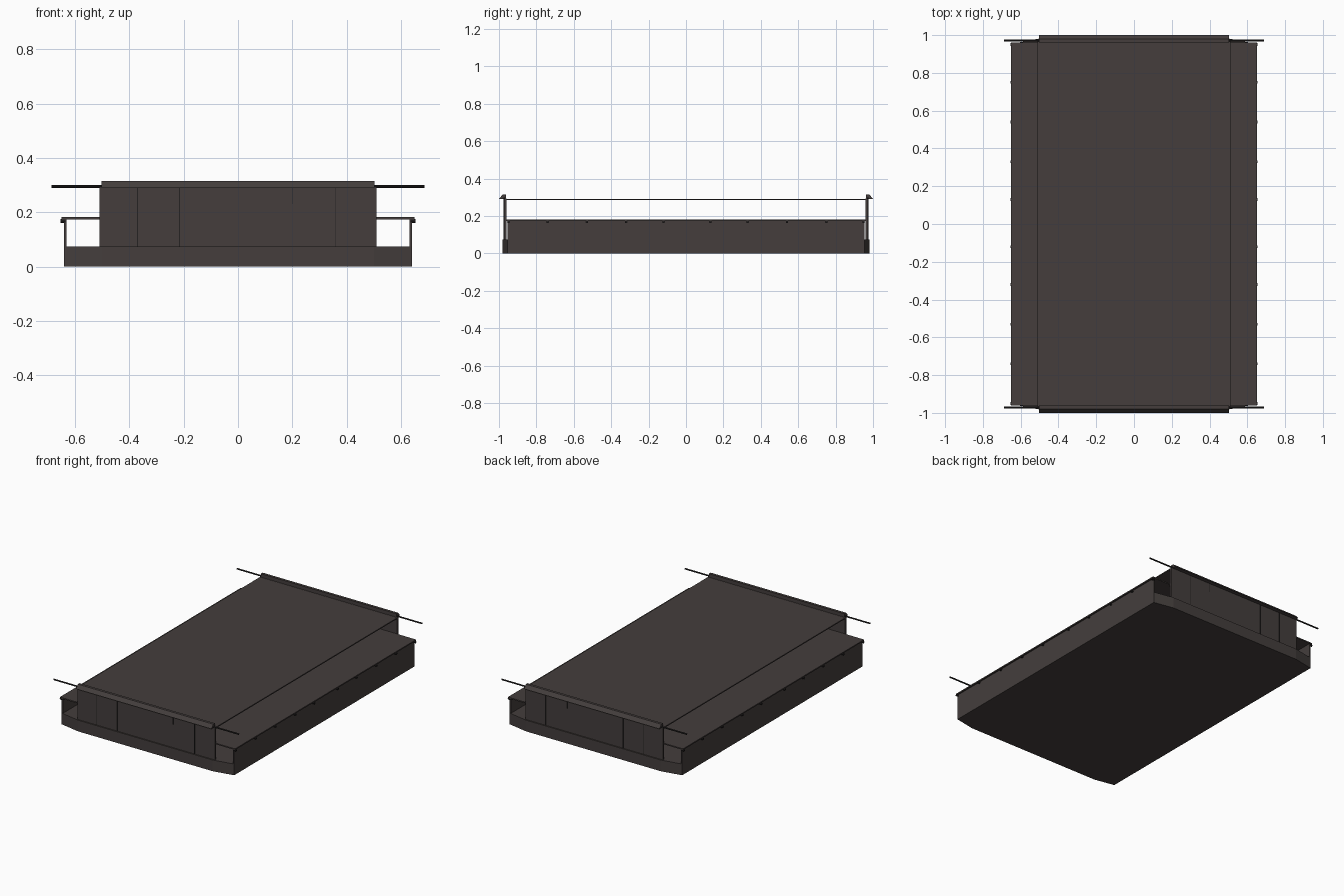
import bpy, bmesh, math
from mathutils import Matrix

if "Cube" in bpy.data.objects:
    bpy.data.objects.remove(bpy.data.objects["Cube"])


def material(name, rgb):
    m = bpy.data.materials.new(name)
    m.diffuse_color = (*rgb, 1)
    m.use_nodes = True
    m.node_tree.nodes["Principled BSDF"].inputs["Base Color"].default_value = m.diffuse_color
    return m


STEEL = material("dark warm grey", (0.058, 0.048, 0.046))
BLACK = material("near black", (0.018, 0.016, 0.016))


def finish(name, bm, mat):
    bmesh.ops.recalc_face_normals(bm, faces=bm.faces)
    me = bpy.data.meshes.new(name)
    bm.to_mesh(me)
    bm.free()
    me.materials.append(mat)
    ob = bpy.data.objects.new(name, me)
    bpy.context.collection.objects.link(ob)
    return ob


def box(name, lo, hi, mat=STEEL):
    bm = bmesh.new()
    size = [b - a for a, b in zip(lo, hi)]
    mid = [(a + b) / 2 for a, b in zip(lo, hi)]
    bmesh.ops.create_cube(bm, size=1, matrix=Matrix.Translation(mid) @ Matrix.Diagonal((*size, 1)))
    return finish(name, bm, mat)


def prism(name, pts, offset, mat=STEEL):
    bm = bmesh.new()
    f = bm.faces.new([bm.verts.new(p) for p in pts])
    ext = bmesh.ops.extrude_face_region(bm, geom=[f], use_keep_orig=True)
    bmesh.ops.translate(bm, vec=offset,
                        verts=[v for v in ext["geom"] if isinstance(v, bmesh.types.BMVert)])
    return finish(name, bm, mat)


def rod(name, x0, x1, y, z, r, mat=BLACK):
    bm = bmesh.new()
    place = Matrix.Translation(((x0 + x1) / 2, y, z)) @ Matrix.Rotation(math.pi / 2, 4, 'Y')
    bmesh.ops.create_cone(bm, cap_ends=True, segments=8, radius1=r, radius2=r,
                          depth=abs(x1 - x0), matrix=place)
    return finish(name, bm, mat)


# Base slab with bowed ends
outline = [(-0.64, -0.955), (-0.5, -0.982), (0.5, -0.982), (0.64, -0.955),
           (0.64, 0.955), (0.5, 0.982), (-0.5, 0.982), (-0.64, 0.955)]
prism("base_slab", [(x, y, 0) for x, y in outline], (0, 0, 0.075))

# Lower deck and raised cover sheet
box("lower_deck", (-0.65, -0.96, 0.174), (0.65, 0.96, 0.182))
box("cover_sheet", (-0.51, -0.965, 0.284), (0.51, 0.965, 0.291))

# Long side walls with a row of tie studs
for s in (-1, 1):
    x0, x1 = sorted((s * 0.632, s * 0.64))
    box("side_wall", (x0, -0.955, 0.07), (x1, 0.955, 0.178))
    for y in (-0.95, -0.74, -0.53, -0.32, -0.12, 0.13, 0.33, 0.54, 0.75, 0.95):
        rod("tie_stud", s * 0.635, s * 0.654, y, 0.168, 0.007)

# End walls, sloped caps, cross rods and panel seams
for s in (-1, 1):
    y0, y1 = sorted((s * 0.96, s * 0.974))
    box("end_wall", (-0.51, y0, 0.07), (0.51, y1, 0.292))
    cap = [(0.962, 0.291), (1.0, 0.291), (0.98, 0.315), (0.962, 0.315)]
    prism("end_cap", [(-0.503, s * y, z) for y, z in cap], (1.006, 0, 0))
    rod("cross_rod", -0.687, 0.687, s * 0.972, 0.295, 0.005)
    for x in (-0.37, -0.215, 0.2, 0.36):
        y0, y1 = sorted((s * 0.97, s * 0.976))
        low = 0.23 if x == 0.2 else 0.075
        box("panel_seam", (x - 0.0015, y0, low), (x + 0.0015, y1, 0.29), BLACK)
